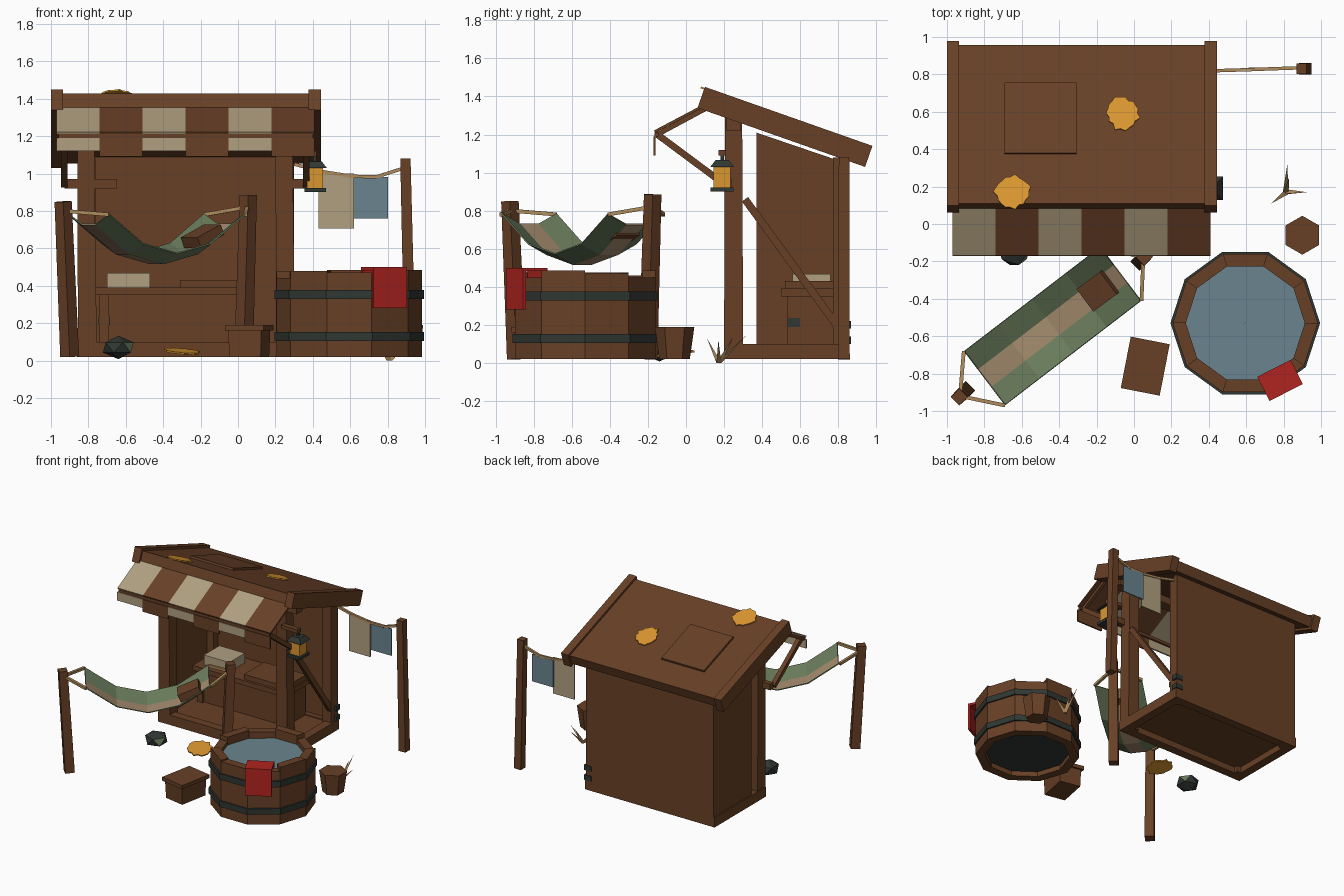
import bpy, bmesh, math, random
from mathutils import Vector, Matrix, Euler

random.seed(4)
if "Cube" in bpy.data.objects:
    bpy.data.objects.remove(bpy.data.objects["Cube"])


def material(name, rgb):
    lin = [((c / 255 + 0.055) / 1.055) ** 2.4 for c in rgb] + [1]
    m = bpy.data.materials.new(name)
    m.use_nodes = True
    m.diffuse_color = lin
    m.node_tree.nodes["Principled BSDF"].inputs["Base Color"].default_value = lin
    return m


WOOD = material("brown wood", (104, 64, 38))
CANVAS = material("cream canvas", (176, 160, 128))
TAN = material("tan cloth", (165, 140, 110))
GREEN = material("sage green", (104, 122, 90))
METAL = material("dark iron", (48, 55, 50))
BLUE = material("dusty blue", (106, 132, 142))
RED = material("red cloth", (176, 36, 32))
ORANGE = material("amber", (218, 150, 48))
ROPE = material("straw rope", (176, 140, 92))


def finish(name, bm, mats, rule=None):
    bmesh.ops.recalc_face_normals(bm, faces=bm.faces)
    if rule:
        for f in bm.faces:
            f.material_index = rule(f)
    me = bpy.data.meshes.new(name)
    bm.to_mesh(me)
    bm.free()
    for m in mats if isinstance(mats, list) else [mats]:
        me.materials.append(m)
    ob = bpy.data.objects.new(name, me)
    bpy.context.collection.objects.link(ob)
    return ob


def box(name, loc, size, mat, rot=(0, 0, 0), taper=1.0):
    bm = bmesh.new()
    bmesh.ops.create_cube(bm, size=1)
    for v in bm.verts:
        k = taper if v.co.z < 0 else 1
        v.co = Vector((v.co.x * size[0] * k, v.co.y * size[1] * k, v.co.z * size[2]))
    bm.transform(Matrix.Translation(loc) @ Euler(rot).to_matrix().to_4x4())
    return finish(name, bm, mat)


def span(name, lo, hi, mat):
    lo, hi = Vector(lo), Vector(hi)
    return box(name, (lo + hi) / 2, hi - lo, mat)


def beam(name, p, q, w, mat, d=None, taper=1.0):
    p, q = Vector(p), Vector(q)
    turn = (q - p).to_track_quat('Z', 'Y').to_euler()
    return box(name, (p + q) / 2, (w, d or w, (q - p).length), mat, turn, taper)


def prism(bm, pts, shift):
    a = [bm.verts.new(p) for p in pts]
    b = [bm.verts.new(Vector(p) + Vector(shift)) for p in pts]
    bm.faces.new(a)
    bm.faces.new(b[::-1])
    for i in range(len(a)):
        bm.faces.new((a[i - 1], a[i], b[i], b[i - 1]))


def ring(name, centre, sides, outer, inner, z0, tops, mat):
    bm = bmesh.new()
    for k in range(sides):
        a, b = (2 * math.pi * j / sides for j in (k, k + 1))
        pts = [(centre[0] + r * math.cos(t), centre[1] + r * math.sin(t), z0)
               for r, t in ((outer, a), (outer, b), (inner, b), (inner, a))]
        prism(bm, pts, (0, 0, tops[k % len(tops)] - z0))
    return finish(name, bm, mat)


def leaf(name, loc, radius, tilt):
    bm = bmesh.new()
    pts = []
    for i in range(22):
        r = radius * random.uniform(0.8, 1.0) * (1 if i % 2 else 0.88)
        t = 2 * math.pi * i / 22
        pts.append((r * math.cos(t), r * math.sin(t), 0))
    prism(bm, pts, (0, 0, 0.009))
    bm.transform(Matrix.Translation(loc) @ Euler(tilt).to_matrix().to_4x4())
    return finish(name, bm, ORANGE)


# Hut floor and sills
X0, X1, Y0, Y1 = -0.86, 0.31, 0.2, 0.86
span("floor", (X0 + .04, Y0 + .04, .07), (X1 - .04, Y1 - .03, .09), WOOD)
for n, y in (("front_sill", Y0), ("back_sill", Y1 - .07)):
    span(n, (X0, y, .02), (X1, y + .07, .1), WOOD)
for n, x in (("left_sill", X1 - .07), ("right_sill", X0)):
    span(n, (x, Y0, .02), (x + .07, Y1, .1), WOOD)

# Posts, walls and beams
for side, x in (("right", -.81), ("left", .25)):
    beam(side + "_front_post", (x + .005, .25, .02), (x - .005, .25, 1.29), .09, WOOD, taper=1.12)
    beam(side + "_back_post", (x + .01, .81, .02), (x + .01, .81, 1.08), .075, WOOD)
span("lintel", (-.93, .21, 1.22), (.38, .29, 1.3), WOOD)
span("back_wall", (X0 + .01, .83, .02), (X1 - .01, Y1, 1.09), WOOD)
bm = bmesh.new()
prism(bm, [(X0 + .01, y, z) for y, z in ((.37, .05), (.84, .05), (.84, 1.05), (.37, 1.21))], (.03, 0, 0))
finish("side_wall", bm, WOOD)
beam("side_brace", (.28, .31, .86), (.28, .79, .2), .03, WOOD, .04)
for z in (.12, .2):
    span("post_bracket", (.25, .82, z - .02), (.315, .867, z + .02), METAL)

# Sloping roof
SLOPE = math.radians(-19.4)
ROOF = Matrix.Translation((0, .52, 1.24)) @ Matrix.Rotation(SLOPE, 4, 'X')


def on_roof(x, y, z):
    return ROOF @ Vector((x, y, z))


tilt = (SLOPE, 0, 0)
box("roof_panel", on_roof(-.28, 0, 0), (1.34, .9, .08), WOOD, tilt)
box("roof_hatch", on_roof(-.5, .032, .047), (.385, .4, .02), WOOD, tilt)
for n, x in (("right_barge_board", -.968), ("left_barge_board", .41)):
    box(n, on_roof(x, 0, 0), (.065, .933, .117), WOOD, tilt)
leaf("roof_leaf_back", on_roof(-.06, .06, .042), .105, tilt)
leaf("roof_leaf_front", on_roof(-.65, -.385, .044), .105, tilt)
leaf("ground_leaf", (-.3, -.06, .045), .115, (.12, .08, 0))

# Striped awning with hanging flaps
for i in range(6):
    x, m = -.855 + i * .23, (WOOD if i % 2 else CANVAS)
    beam("awning_stripe", (x, .1, 1.355), (x, -.165, 1.215), .23, m, .014)
    drop = 1.09 if i % 2 else 1.12
    span("awning_flap", (x - .115, -.172, drop), (x + .115, -.16, 1.19), m)
beam("awning_rail", (-.96, -.155, 1.2), (.4, -.155, 1.2), .022, WOOD)
for x in (-.928, .365):
    beam("awning_strut", (x, -.15, 1.2), (x, .2, .94), .035, WOOD)
    beam("awning_rafter", (x, -.15, 1.2), (x, .12, 1.345), .025, WOOD)
    span("strut_block", (min(x, x * .7), .2, .92), (max(x, x * .7), .24, .97), WOOD)

# Bench with cushion
span("bench_seat", (-.76, .5, .35), (.08, .83, .39), WOOD)
span("bench_plank", (-.31, .52, .39), (.07, .78, .43), WOOD)
span("bench_front", (-.72, .55, .09), (.03, .575, .35), WOOD)
for x in (-.74, .0):
    span("bench_leg", (x, .53, .09), (x + .05, .8, .35), WOOD)
    span("bench_bracket", (x - .006, .535, .19), (x + .056, .6, .235), METAL)
span("cushion", (-.7, .56, .39), (-.47, .76, .468), CANVAS)

# Lantern on its hook
span("lantern_arm", (.27, .17, 1.09), (.42, .21, 1.12), WOOD)
span("lantern_hook", (.4, .18, 1.05), (.42, .2, 1.12), METAL)
span("lantern_glass", (.37, .145, .92), (.455, .235, 1.035), ORANGE)
span("lantern_base", (.355, .13, .9), (.47, .25, .922), METAL)
box("lantern_hood", (.4125, .19, 1.047), (.07, .07, .036), METAL, taper=1.8)

# Laundry line
beam("laundry_pole", (.92, .83, .02), (.895, .83, 1.08), .055, WOOD, taper=1.1)
line = [(.3, .815, 1.05), (.45, .82, 1.01), (.61, .825, .985), (.74, .83, .982), (.89, .835, 1.03)]
for p, q in zip(line, line[1:]):
    beam("laundry_rope", p, q, .018, ROPE)
span("cream_laundry", (.43, .818, .705), (.62, .826, 1.0), CANVAS)
span("blue_laundry", (.612, .829, .76), (.803, .837, .98), BLUE)

# Hammock: U-shaped cloth sagging between two ends
bm = bmesh.new()
head = (Vector((-.91, -.68, .78)), Vector((-.69, -.97, .78)))
foot = (Vector((-.18, -.12, .78)), Vector((.04, -.41, .78)))
rows = []
for i in range(5):
    t = i / 4
    sag = .21 * (1 - (2 * t - 1) ** 2)
    row = []
    for j in range(4):
        s = j / 3
        p = head[0].lerp(head[1], s).lerp(foot[0].lerp(foot[1], s), t)
        p.z -= sag + (.055 if j in (1, 2) else 0)
        row.append(bm.verts.new(p))
    rows.append(row)
for a, b in zip(rows, rows[1:]):
    for j in range(3):
        f = bm.faces.new((a[j], a[j + 1], b[j + 1], b[j]))
        f.material_index = 1 if j == 1 else 0
cloth = finish("hammock_cloth", bm, [GREEN, TAN])
thick = cloth.modifiers.new("thickness", 'SOLIDIFY')
thick.thickness = .008
beam("hammock_head_post", (-.9, -.89, .02), (-.935, -.925, .85), .065, WOOD, taper=1.1)
beam("hammock_foot_post", (.03, -.2, .02), (.055, -.175, .885), .065, WOOD, taper=1.1)
for top, ends in (((-.93, -.92, .8), head), ((.05, -.18, .82), foot)):
    for e in ends:
        beam("hammock_rope", top, e, .02, ROPE)
box("hammock_pillow", (-.19, -.355, .665), (.17, .15, .06), WOOD, (0, -.42, .64))

# Wooden tub
TUB = (.595, -.53)
ring("tub_staves", TUB, 10, .388, .318, .02, (.47, .45, .485, .46, .475, .44, .48), WOOD)
for z in (.105, .328):
    ring("tub_band", TUB, 10, .4, .37, z, (z + .048,), METAL)
for n, r, z0, z1, m in (("tub_water", .322, .38, .41, BLUE), ("tub_bottom", .322, .06, .08, METAL)):
    ring(n, TUB, 10, r, .001, z0, (z1,), m)

# Towel over the tub rim
turn = math.radians(27)
out = Vector((math.sin(turn), -math.cos(turn), 0))
mid = Vector((.78, -.835, 0))
for n, off, z0, z1, d in (("towel_top", 0, .482, .5, .14), ("towel_front", .065, .28, .5, .018),
                          ("towel_back", -.063, .42, .5, .016)):
    c = mid + out * off
    box(n, (c.x, c.y, (z0 + z1) / 2), (.2, d, z1 - z0), RED, (0, 0, turn))

# Crate stool
spin = (0, 0, math.radians(-11))
box("stool_body", (.06, -.76, .09), (.18, .25, .14), WOOD, spin, .95)
box("stool_lid", (.06, -.76, .175), (.212, .28, .03), WOOD, spin)

# Bucket
bm = bmesh.new()
bmesh.ops.create_cone(bm, cap_ends=True, segments=6, radius1=.08, radius2=.104, depth=.17,
                      matrix=Matrix.Translation((.9, -.06, .105)))
finish("bucket", bm, WOOD)

# Dry grass blades
for tip in ((.82, .32, .15), (.925, .17, .12), (.735, .11, .13), (.83, .25, .14)):
    base = Vector((.81, .17, 0))
    bm = bmesh.new()
    a = [bm.verts.new(base + Vector(o)) for o in ((-.016, -.01, 0), (.016, -.01, 0), (0, .016, 0))]
    t = bm.verts.new(tip)
    bm.faces.new(a)
    for i in range(3):
        bm.faces.new((a[i - 1], a[i], t))
    finish("grass_blade", bm, ROPE)

# Mossy stone
bm = bmesh.new()
bmesh.ops.create_icosphere(bm, subdivisions=1, radius=1)
bm.transform(Matrix.Translation((-.64, -.14, .07)) @ Matrix.Diagonal((.092, .092, .062, 1)))
finish("stone", bm, [METAL, GREEN], lambda f: int(f.normal.x > .4 and f.normal.z > .1))
